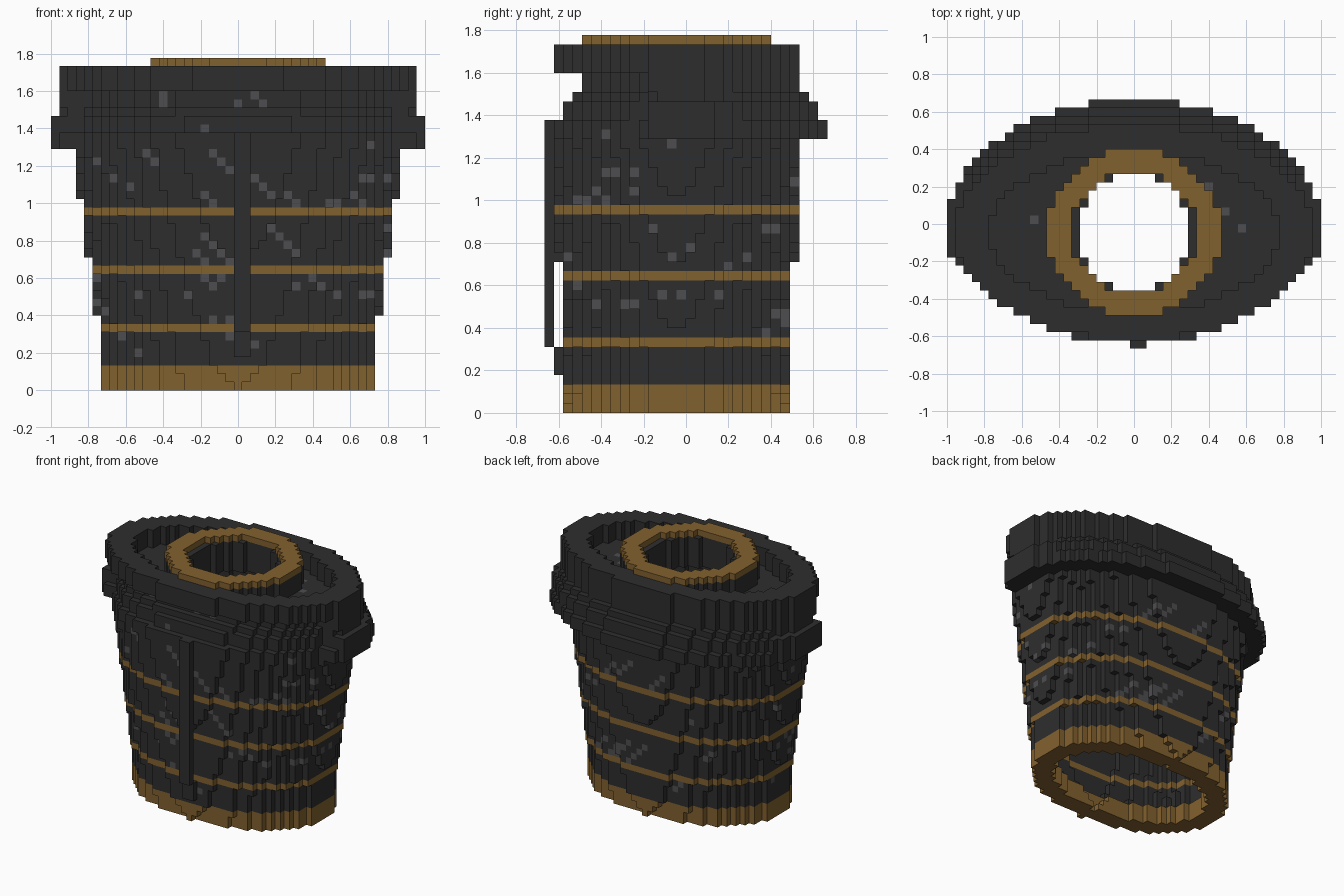
import bpy
import bmesh
import random
from mathutils import Vector

cube = bpy.data.objects.get("Cube")
if cube:
    bpy.data.objects.remove(cube)

NX, NY, NZ = 45, 30, 40
UNIT = 2 / NX
rng = random.Random(4)


def material(name, rgb):
    mat = bpy.data.materials.new(name)
    mat.use_nodes = True
    mat.diffuse_color = (*rgb, 1)
    bsdf = mat.node_tree.nodes["Principled BSDF"]
    bsdf.inputs["Base Color"].default_value = (*rgb, 1)
    bsdf.inputs["Roughness"].default_value = 0.8
    return mat


CHARCOAL = material("charcoal", (0.027, 0.027, 0.027))
BRONZE = material("bronze", (0.222, 0.12, 0.028))
GREY = material("worn grey", (0.076, 0.076, 0.082))


def oval(x, y, a, b):
    return (x / a) ** 2 + (y / b) ** 2 <= 1


# Torso outline and hollow, one oval per layer of blocks
def torso_size(k):
    if k < 31:
        return max(16.5, min(17.05 + (k - 9) / 7, 19.9)), 12.55 + (k - 16) * 0.065
    drop = {31: 0, 32: 0, 33: 1}.get(k, 2)
    return 19.5 - drop / 2, 12.3 - drop


def in_hollow(x, y, k):
    if k > 33:
        return oval(x, y, 6.8, 7.1)
    wall = 3 if k < 3 or k > 30 else 2
    a, b = torso_size(k)
    return oval(x, y, a - wall, b - wall)


def in_torso(x, y, k):
    return k < 36 and oval(x, y, *torso_size(k)) and not in_hollow(x, y, k)


# Stepped mantle around the shoulders and back
def in_mantle(x, y, k):
    if not 29 <= k <= 35 or y < (-4 if k < 31 else -3) or in_hollow(x, y, k):
        return False
    if k > 33:
        return oval(x, y, 21.5, 13)
    depth = 15.5 if k < 31 else 14.5 if k < 33 else 13.5
    return oval(x, y - 0.5, 22.5 if k < 33 else 21.5, depth)


def in_collar(x, y, k):
    return 36 <= k <= 38 and oval(x, y, 21.5, 13) and not oval(x, y, 17.5, 9.6)


def in_neck(x, y, k):
    hole = (7.5, 7.1) if k == 39 else (6.8, 7.1)
    return k >= 36 and oval(x, y, 10.5, 10) and not oval(x, y, *hole)


def in_placket(x, y, k):
    if x not in (0, 1):
        return False
    return (y == -13.5 and 7 <= k <= 30) or (y == -12.5 and 4 <= k <= 6)


BANDS = {7: "lower_band", 14: "middle_band", 21: "upper_band"}


def part_at(x, y, k):
    if in_placket(x, y, k):
        return "front_placket"
    if in_neck(x, y, k):
        return "neck_trim" if k == 39 else "neck_collar"
    if in_collar(x, y, k):
        return "outer_collar"
    if in_torso(x, y, k):
        return "hem" if k < 3 else BANDS.get(k, "torso")
    if in_mantle(x, y, k):
        return "mantle"
    return None


cells = {}
for k in range(NZ):
    for j in range(NY):
        for i in range(NX):
            name = part_at(i - 22, j - 13.5, k)
            if name:
                cells[i, j, k] = name

# Worn flecks: start column, start layer, length of the diagonal scratch
FRONT_FLECKS = [
    (-11, 28, 2), (-3, 28, 3), (2, 25, 3), (6, 23, 3), (-4, 18, 4), (4, 19, 4),
    (-5, 16, 4), (-4, 13, 2), (-4, 23, 3), (9, 13, 2), (2, 35, 2), (-6, 11, 1),
    (7, 12, 1), (2, 5, 1), (-1, 6, 1), (-3, 8, 1), (-1, 8, 1), (-4, 31, 1),
    (-9, 34, 1), (0, 34, 1), (-15, 25, 1), (16, 25, 1), (16, 29, 1), (16, 11, 1),
    (11, 22, 1), (15, 22, 1)]
BACK_FLECKS = [
    (0, 11, 4), (3, 11, 4), (5, 10, 4), (8, 10, 3), (2, 25, 3), (5, 24, 4),
    (-4, 24, 3), (-8, 17, 1), (-11, 12, 2), (-6, 6, 2), (10, 19, 1)]
SIDE_FLECKS = [
    (-7, 29), (-7, 25), (-4, 25), (-4, 23), (0, 28), (-9, 22), (-8, 23), (-2, 19),
    (2, 17), (0, 16), (6, 15), (8, 16), (10, 19), (-1, 12), (1, 12), (5, 12),
    (-8, 11), (-5, 11)]
FLOOR_FLECKS = {(-12, 1), (13, 0), (11, 2), (9, 5), (-9, -9)}


def scratch(flecks):
    return {(x + n, k - n) for x, k, length in flecks for n in range(length)}


front, back, right = scratch(FRONT_FLECKS), scratch(BACK_FLECKS), set(SIDE_FLECKS)
left = {(rng.randint(-9, 9), rng.randint(4, 28)) for n in range(len(right))}


def is_fleck(i, j, k):
    x, y = i - 22, j - 13.5
    if k == 35 and (x, round(y - 0.5)) in FLOOR_FLECKS:
        return True
    if y < 0 and (x, k) in front and (i, j - 1, k) not in cells:
        return True
    if y > 0 and (x, k) in back and (i, j + 1, k) not in cells:
        return True
    side, step = (right, 1) if x > 0 else (left, -1)
    return abs(x) > 9 and (round(y + 0.5), k) in side and (i + step, j, k) not in cells


# Corner offsets of each block face, found from its direction
def face_corners(axis, sign):
    u, v = (axis + 1) % 3, (axis + 2) % 3
    corners = []
    for du, dv in ((0, 0), (1, 0), (1, 1), (0, 1)):
        c = [0, 0, 0]
        c[axis], c[u], c[v] = int(sign > 0), du, dv
        corners.append(tuple(c))
    return corners if sign > 0 else corners[::-1]


SIDES = []
for axis in range(3):
    for sign in (-1, 1):
        step = tuple(sign * int(n == axis) for n in range(3))
        SIDES.append((step, face_corners(axis, sign)))


def add(p, q):
    return tuple(s + t for s, t in zip(p, q))


def build_part(name, mats):
    bm = bmesh.new()
    points = {}

    def vert(p):
        if p not in points:
            points[p] = bm.verts.new((Vector(p) - Vector((NX / 2, NY / 2, 0))) * UNIT)
        return points[p]

    for cell, owner in cells.items():
        if owner != name:
            continue
        shade = int(len(mats) > 1 and is_fleck(*cell))
        for step, corners in SIDES:
            if add(cell, step) not in cells:
                face = bm.faces.new([vert(add(cell, c)) for c in corners])
                face.material_index = shade
    mesh = bpy.data.meshes.new(name)
    bm.to_mesh(mesh)
    bm.free()
    for mat in mats:
        mesh.materials.append(mat)
    bpy.context.collection.objects.link(bpy.data.objects.new(name, mesh))


build_part("torso", [CHARCOAL, GREY])
for part in ("mantle", "outer_collar", "neck_collar", "front_placket"):
    build_part(part, [CHARCOAL])
for part in ("hem", "neck_trim", *BANDS.values()):
    build_part(part, [BRONZE])
